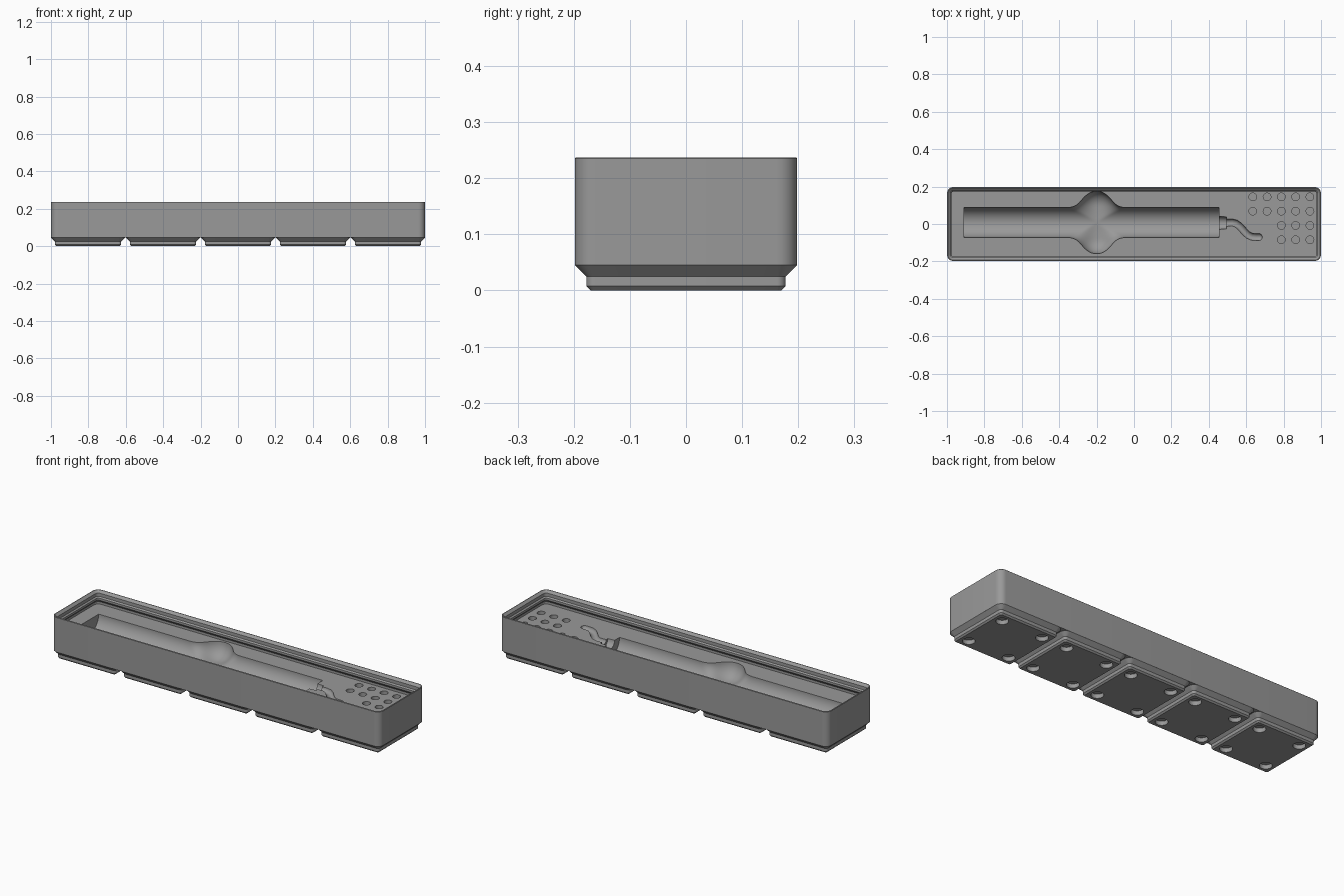
import bpy, bmesh, math
from mathutils import Vector

if "Cube" in bpy.data.objects:
    bpy.data.objects.remove(bpy.data.objects["Cube"])

MM = 2 / 209.5            # one millimetre in model units
FLOOR = 0.16              # height of the inner deck
AXIS_Y = 0.008            # centre line of the tool pocket

grey = bpy.data.materials.new("grey plastic")
grey.diffuse_color = (0.32, 0.32, 0.32, 1)
grey.use_nodes = True
grey.node_tree.nodes["Principled BSDF"].inputs["Base Color"].default_value = grey.diffuse_color


def new_object(name, bm):
    bmesh.ops.recalc_face_normals(bm, faces=bm.faces)
    mesh = bpy.data.meshes.new(name)
    bm.to_mesh(mesh)
    bm.free()
    mesh.materials.append(grey)
    ob = bpy.data.objects.new(name, mesh)
    bpy.context.collection.objects.link(ob)
    return ob


def loft(rings):
    """Join a list of closed point rings into a capped solid."""
    bm = bmesh.new()
    loops = [[bm.verts.new(p) for p in ring] for ring in rings]
    n = len(loops[0])
    for a, b in zip(loops, loops[1:]):
        for i in range(n):
            j = (i + 1) % n
            bm.faces.new((a[i], a[j], b[j], b[i]))
    bm.faces.new(loops[0])
    bm.faces.new(loops[-1])
    return bm


def rounded_rect(cx, hx, hy, r, z, seg=8):
    pts = []
    for k, (sx, sy) in enumerate([(1, 1), (-1, 1), (-1, -1), (1, -1)]):
        for i in range(seg + 1):
            a = math.pi / 2 * (k + i / seg)
            pts.append((cx + sx * (hx - r) + r * math.cos(a),
                        sy * (hy - r) + r * math.sin(a), z))
    return pts


def cylinder_bm(spots, r, z0, z1, seg=32):
    bm = bmesh.new()
    for x, y in spots:
        res = bmesh.ops.create_cone(bm, cap_ends=True, segments=seg, radius1=r,
                                    radius2=r, depth=z1 - z0)
        bmesh.ops.translate(bm, verts=res["verts"], vec=(x, y, (z0 + z1) / 2))
    return bm


def cut(target, cutter):
    mod = target.modifiers.new("cut", 'BOOLEAN')
    mod.operation = 'DIFFERENCE'
    mod.solver = 'EXACT'
    mod.object = cutter
    bpy.context.view_layer.objects.active = target
    bpy.ops.object.modifier_apply(modifier=mod.name)
    bpy.data.objects.remove(cutter)


def smooth(ob):
    bpy.ops.object.select_all(action='DESELECT')
    ob.select_set(True)
    bpy.context.view_layer.objects.active = ob
    bpy.ops.object.shade_smooth_by_angle(angle=math.radians(30))


# Box body: outer wall, stacking lip, undercut below the lip, inner deck
HX, HY, R = 1.0, 20.75 * MM, 3.75 * MM
profile = [(0, 0.0453), (0, 0.235), (0.002, 0.237), (0.005, 0.237), (0.018, 0.2246),
           (0.018, 0.207), (0.025, 0.2005), (0.025, 0.189), (0.009, 0.173),
           (0.009, FLOOR)]
body = new_object("bin_body", loft(
    [rounded_rect(0, HX - o, HY - o, max(R - o, 0.006), z) for o, z in profile]))


# Tool pocket: long round trough blended with a cross-wise finger scoop
def pocket_radius(x, a):
    c, s = math.cos(a), math.sin(a)
    lo, hi = 0.0, 0.3
    k = 0.08 * c * c + 1e-5
    for _ in range(26):
        r = (lo + hi) / 2
        y, z = r * c, r * s
        trough = r - 0.08
        scoop = math.sqrt((x + 0.2) ** 2 + max(abs(y) - 0.087, 0) ** 2 + z * z) - 0.08
        h = max(k - abs(trough - scoop), 0) / k
        if min(trough, scoop) - h * h * k / 4 < 0:
            lo = r
        else:
            hi = r
    return lo


xs = [-0.91, -0.6] + [-0.4 + 0.4 * i / 56 for i in range(57)] + [0.2, 0.455]
rings = []
for x in xs:
    ring = []
    for i in range(41):
        a = math.pi + math.pi * i / 40
        r = pocket_radius(x, a)
        ring.append((x, AXIS_Y + r * math.cos(a), FLOOR + r * math.sin(a)))
    ring += [(x, ring[-1][1], FLOOR + 0.01), (x, ring[0][1], FLOOR + 0.01)]
    rings.append(ring)
cut(body, new_object("pocket_cutter", loft(rings)))


# Collar and cable groove behind the tool pocket
def tube(path, seg=20):
    """Round tube through (x, y, radius) stations on the deck plane."""
    out = []
    for i, (x, y, r) in enumerate(path):
        a, b = path[max(i - 1, 0)], path[min(i + 1, len(path) - 1)]
        t = Vector((b[0] - a[0], b[1] - a[1], 0)).normalized()
        n = Vector((-t.y, t.x, 0))
        out.append([Vector((x, y, FLOOR)) + n * r * math.cos(2 * math.pi * j / seg)
                    + Vector((0, 0, r * math.sin(2 * math.pi * j / seg)))
                    for j in range(seg)])
    return loft(out)


cut(body, new_object("collar_cutter", tube([(0.44, 0.006, 0.036), (0.494, 0.006, 0.032)])))
bend = [(0.48, 0.006), (0.525, 0.008), (0.545, 0.003), (0.565, -0.012), (0.59, -0.04),
        (0.61, -0.059), (0.63, -0.068), (0.655, -0.07), (0.667, -0.07)]
path = [(x, y, 0.019) for x, y in bend]
path += [(0.667 + 0.019 * math.sin(a), -0.07, 0.019 * math.cos(a)) for a in (0.4, 0.8, 1.15, 1.45)]
cut(body, new_object("cable_cutter", tube(path)))

# Small tip holes in the deck: two full rows and two short rows
spots = [(0.635 + 0.0764 * i, 0.145 - 0.0764 * j)
         for j in range(4) for i in range(5) if j < 2 or i > 1]
cut(body, new_object("tip_hole_cutter", cylinder_bm(spots, 0.0205, 0.07, FLOOR + 0.01)))
smooth(body)

# Five stepped feet, each with four magnet holes underneath
foot_profile = [(17.8, 0.8, 0), (18.6, 1.6, 0.8), (18.6, 1.6, 2.6), (20.75, 3.75, 4.75)]
for n in range(-2, 3):
    cx = n * 42 * MM
    foot = new_object(f"foot_{n + 3}", loft(
        [rounded_rect(cx, h * MM, h * MM, r * MM, z * MM) for h, r, z in foot_profile]))
    magnets = [(cx + sx * 13 * MM, sy * 13 * MM) for sx in (-1, 1) for sy in (-1, 1)]
    cut(foot, new_object("magnet_cutter", cylinder_bm(magnets, 3.25 * MM, -0.01, 2.4 * MM)))
    smooth(foot)
